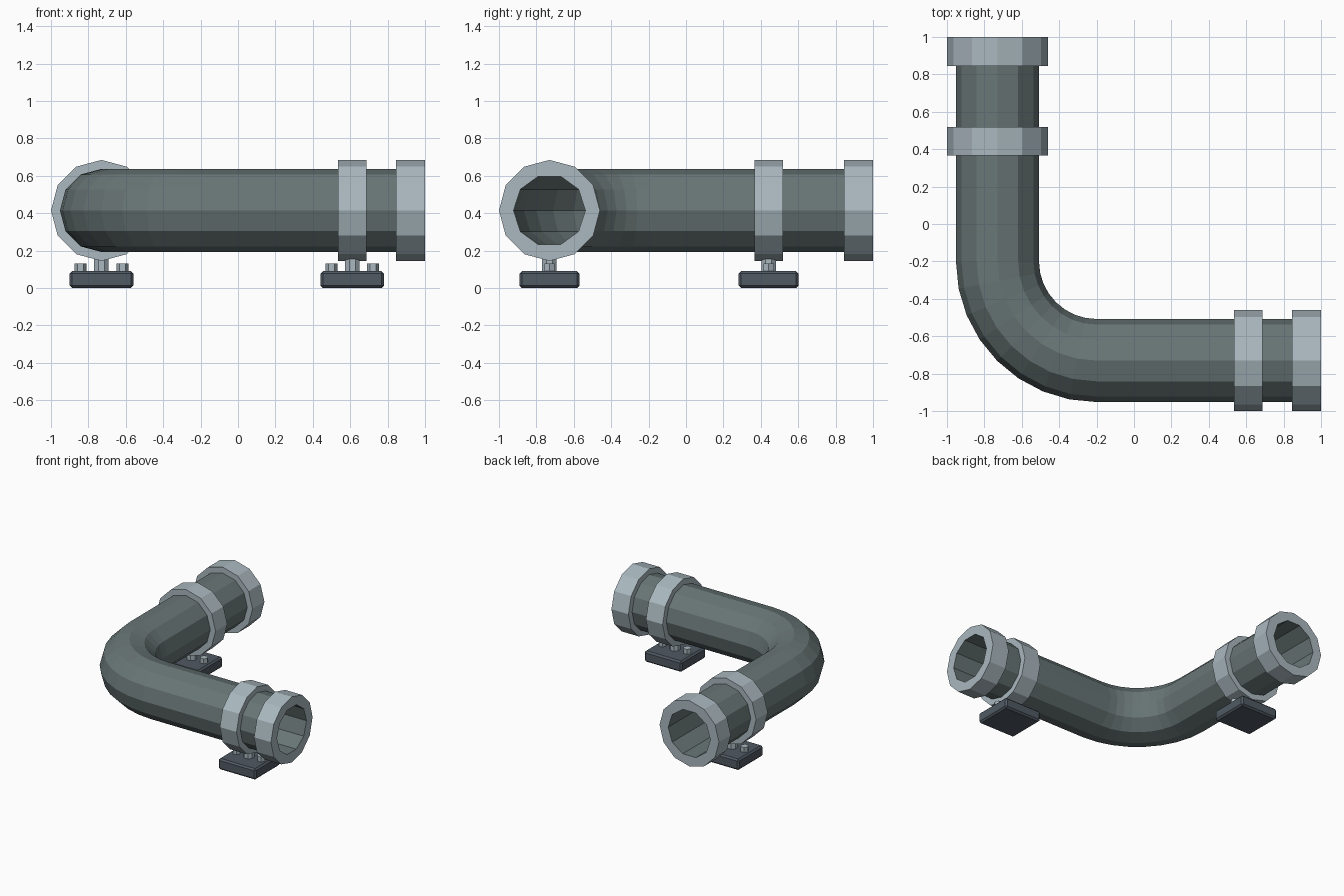
import bpy, bmesh, math
from mathutils import Vector

if "Cube" in bpy.data.objects:
    bpy.data.objects.remove(bpy.data.objects["Cube"])

C, H = -0.73, 0.415          # leg offset and pipe axis height
R, BORE, FLANGE = 0.222, 0.192, 0.27
UP = Vector((0, 0, 1))
X, Y = Vector((1, 0, 0)), Vector((0, 1, 0))


def material(name, rgb):
    m = bpy.data.materials.new(name)
    m.diffuse_color = (*rgb, 1)
    m.use_nodes = True
    m.node_tree.nodes["Principled BSDF"].inputs["Base Color"].default_value = m.diffuse_color
    return m


PIPE = material("pipe_grey", (0.14, 0.18, 0.18))
LIGHT = material("flange_grey", (0.40, 0.48, 0.52))
DARK = material("plate_grey", (0.08, 0.10, 0.125))


def finish(bm, name, mat):
    me = bpy.data.meshes.new(name)
    bm.to_mesh(me)
    bm.free()
    me.materials.append(mat)
    ob = bpy.data.objects.new(name, me)
    bpy.context.collection.objects.link(ob)
    return ob


def orient(face, direction):
    face.normal_update()
    if face.normal.dot(direction) < 0:
        face.normal_flip()


def ring(bm, pos, tangent, r, n):
    side = tangent.cross(UP).normalized()
    return [bm.verts.new(pos + r * (math.cos(2 * math.pi * i / n) * side
                                    + math.sin(2 * math.pi * i / n) * UP))
            for i in range(n)]


def sweep(bm, path, r, n, inward=False):
    loops = [ring(bm, p, t, r, n) for p, t in path]
    for k in range(len(path) - 1):
        mid = (path[k][0] + path[k + 1][0]) / 2
        for i in range(n):
            j = (i + 1) % n
            f = bm.faces.new((loops[k][i], loops[k][j], loops[k + 1][j], loops[k + 1][i]))
            out = f.calc_center_median() - mid
            orient(f, -out if inward else out)
    return loops


def loop_edges(bm, loop):
    return [bm.edges.get((a, b)) or bm.edges.new((a, b))
            for a, b in zip(loop, loop[1:] + loop[:1])]


# Hollow elbow pipe: straight leg, quarter bend, straight leg
path = [(Vector((1, C, H)), -X)]
B, BR = -0.2, 0.53
for k in range(9):
    a = math.radians(270 - k * 11.25)
    path.append((Vector((B + BR * math.cos(a), B + BR * math.sin(a), H)),
                 Vector((math.sin(a), -math.cos(a), 0))))
path.append((Vector((C, 1, H)), Y))
bm = bmesh.new()
sweep(bm, path, R, 12)
sweep(bm, path, BORE, 10, inward=True)
finish(bm, "elbow_pipe", PIPE)


# Twelve-sided flange with flat ring faces around the bore
def flange(name, origin, d, start, end, inner, n):
    bm = bmesh.new()
    ends = [(origin + d * s, d) for s in (start, end)]
    outer = sweep(bm, ends, FLANGE, 12)
    for (p, t), loop, sign in zip(ends, outer, (-1, 1)):
        hole = ring(bm, p, t, inner, n)
        edges = loop_edges(bm, loop) + loop_edges(bm, hole)
        res = bmesh.ops.triangle_fill(bm, use_beauty=True, edges=edges, normal=d * sign)
        for f in res["geom"]:
            if isinstance(f, bmesh.types.BMFace):
                orient(f, d * sign)
    finish(bm, name, LIGHT)


def prism(name, x, y, z0, z1, r, n, turn=0.0):
    bpy.ops.mesh.primitive_cylinder_add(vertices=n, radius=r, depth=z1 - z0,
                                        location=(x, y, (z0 + z1) / 2),
                                        rotation=(0, 0, turn))
    ob = bpy.context.object
    ob.name = name
    ob.data.materials.append(LIGHT)


# Foot: bevelled plate, centre post and two hex bolts
def foot(name, x, y):
    bm = bmesh.new()
    bmesh.ops.create_cube(bm, size=1)
    for v in bm.verts:
        v.co = Vector((x + v.co.x * 0.34, y + v.co.y * 0.32, 0.045 + v.co.z * 0.09))
    bmesh.ops.bevel(bm, geom=bm.edges[:], offset=0.013, segments=1, affect='EDGES')
    finish(bm, name + "_plate", DARK)
    prism(name + "_post", x, y, 0.08, 0.19, 0.042, 8, math.pi / 8)
    for s in (-1, 1):
        prism(name + "_bolt", x + s * 0.112, y, 0.08, 0.13, 0.032, 6, math.pi / 6)


for tag, origin, d, collar in (("right", Vector((0, C, H)), X, (0.535, 0.687)),
                               ("back", Vector((C, 0, H)), Y, (0.366, 0.518))):
    flange(tag + "_end_flange", origin, d, 0.846, 1.0, BORE, 10)
    flange(tag + "_support_collar", origin, d, *collar, 0.205, 12)
    centre = origin + d * sum(collar) / 2
    foot(tag + "_foot", centre.x, centre.y)
